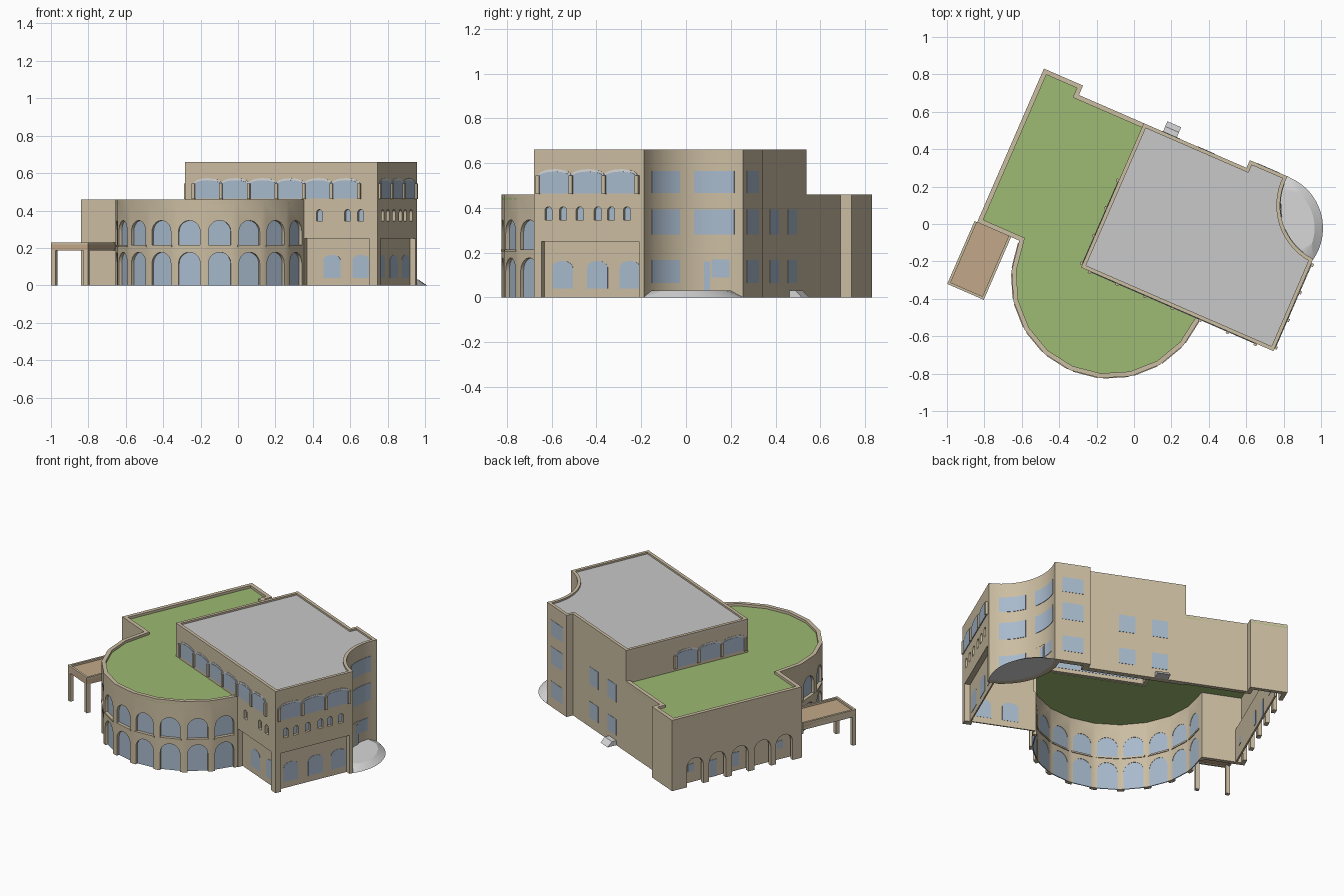
import bpy, bmesh
from math import sin, cos, pi, radians
from mathutils import Vector as V

if "Cube" in bpy.data.objects:
    bpy.data.objects.remove(bpy.data.objects["Cube"])
TURN = radians(-23.5)          # whole building is rotated on its site


def material(name, *rgb):
    m = bpy.data.materials.new(name)
    m.use_nodes = True
    m.diffuse_color = (*rgb, 1)
    m.node_tree.nodes["Principled BSDF"].inputs["Base Color"].default_value = (*rgb, 1)
    return m


WALL = material("sandstone", .60, .51, .36)
GLASS = material("pale blue glass", .39, .49, .61)
GREEN = material("planted roof", .34, .49, .17)
GREY = material("grey roof", .58, .58, .58)
TAN = material("canopy tan", .54, .39, .25)
PALE = material("pale stone", .68, .68, .68)


def finish(name, bm, mat, smooth=False):
    bmesh.ops.recalc_face_normals(bm, faces=bm.faces)
    me = bpy.data.meshes.new(name)
    bm.to_mesh(me)
    bm.free()
    me.materials.append(mat)
    ob = bpy.data.objects.new(name, me)
    bpy.context.collection.objects.link(ob)
    ob.rotation_euler.z = TURN
    if smooth:
        soften(ob)
    return ob


def activate(ob):
    bpy.ops.object.select_all(action='DESELECT')
    ob.select_set(True)
    bpy.context.view_layer.objects.active = ob


def soften(ob):
    activate(ob)
    bpy.ops.object.shade_smooth_by_angle(angle=radians(30))


def extrude(bm, loop, shift):
    a = [bm.verts.new(p) for p in loop]
    b = [bm.verts.new(p + shift) for p in loop]
    bm.faces.new(a)
    bm.faces.new(b[::-1])
    for i in range(len(a)):
        j = (i + 1) % len(a)
        bm.faces.new((a[i], b[i], b[j], a[j]))


def pane(bm, p, n, w, z0, z1, rise=0, d0=-.004, d1=.004):
    """Upright plate at p facing n, with an arched head, from depth d0 to d1."""
    n = V((n[0], n[1], 0)).normalized()
    side = V((-n.y, n.x, 0))
    prof = [(-w / 2, z0), (w / 2, z0)]
    if rise:
        prof += [(w / 2 * cos(pi * k / 10), z1 - rise + rise * sin(pi * k / 10)) for k in range(11)]
    else:
        prof += [(w / 2, z1), (-w / 2, z1)]
    base = V((p[0], p[1], 0)) + n * d0
    extrude(bm, [base + side * s + V((0, 0, z)) for s, z in prof], n * (d1 - d0))


def box(bm, u0, u1, v0, v1, z0, z1):
    extrude(bm, [V((u0, v0, z0)), V((u1, v0, z0)), V((u1, v1, z0)), V((u0, v1, z0))], V((0, 0, z1 - z0)))


def shell(name, pts, z0, z1, t, closed, cuts=()):
    """Hollow mitred wall along a counterclockwise outline, with openings cut out."""
    bm = bmesh.new()
    pts = [V(p) for p in pts]
    n = len(pts)
    rows = []
    for i, p in enumerate(pts):
        ends = [(pts[i - 1], p), (p, pts[(i + 1) % n])]
        if not closed:
            ends = ends[1:] if i == 0 else ends[:1] if i == n - 1 else ends
        ns = [V((b.y - a.y, a.x - b.x)).normalized() for a, b in ends]
        m = ns[0] if len(ns) == 1 else (ns[0] + ns[1]) / (1 + ns[0].dot(ns[1]))
        q = p - m * t
        rows.append([bm.verts.new((c.x, c.y, z)) for c, z in ((p, z0), (p, z1), (q, z1), (q, z0))])
    for i in range(n if closed else n - 1):
        a, b = rows[i], rows[(i + 1) % n]
        for k in range(4):
            bm.faces.new((a[k], b[k], b[k - 3], a[k - 3]))
    if not closed:
        bm.faces.new(rows[0])
        bm.faces.new(rows[-1][::-1])
    ob = finish(name, bm, WALL)
    if cuts:
        cb = bmesh.new()
        for c in cuts:
            pane(cb, *c, d0=-.06, d1=.02)
        cutter = finish("opening_cutter", cb, WALL)
        cutter.hide_render = True
        mod = ob.modifiers.new("openings", 'BOOLEAN')
        mod.operation, mod.solver, mod.object = 'DIFFERENCE', 'EXACT', cutter
        activate(ob)
        bpy.ops.object.modifier_apply(modifier=mod.name)
        bpy.data.objects.remove(cutter)
    soften(ob)


def panes(name, items, d0, d1, mat=GLASS):
    bm = bmesh.new()
    for it in items:
        pane(bm, *it, d0=d0, d1=d1)
    finish(name, bm, mat)


def slab(name, pts, z, mat, h=.006):
    bm = bmesh.new()
    extrude(bm, [V((*p, z)) for p in pts], V((0, 0, h)))
    finish(name, bm, mat)


# Outlines in the building's own frame
S, N, W, E = -.326, .515, -.167, .955
FRONT, BACK, LEFT, RIGHT = (0, -1), (0, 1), (1, 0), (-1, 0)
R = .527
drum = [(R * cos(radians(a)), S + R * sin(radians(a))) for a in range(180, 361, 18)]
cove_c, cove_r = V((.97, .53)), .32


def cove(deg, r=cove_r):
    return (cove_c.x + r * cos(radians(deg)), cove_c.y + r * sin(radians(deg)))


curve = [cove(267 - 92.5 * k / 14) for k in range(15)]
tall_east = [(E, S)] + curve + [(.432, .56), (.432, N), (W, N)]
low = [(W, N), (-.545, N), (-.545, .57), (-.773, .57), (-.773, S)] + drum

# Openings
drum_arches = []
for a in range(189, 360, 18):
    n = (cos(radians(a)), sin(radians(a)))
    c = (n[0] * R * cos(pi / 20), S + n[1] * R * cos(pi / 20))
    drum_arches += [(c, n, .12, -.02, .177, .06), (c, n, .12, .215, .347, .06)]
wing_arches = [((-.773, v), RIGHT, .115, -.02, .18, .057) for v in (.411, .256, .1, -.055, -.205)]
slots = [((u, S), FRONT, .035, .345, .405, .0175) for u in (.616, .78, .856)]
slots += [((E, v), LEFT, .035, .345, .405, .0175) for v in (-.255, -.184, -.103, -.015, .05, .127)]
recesses = [((.7175, S), FRONT, .375, -.02, .25), ((E, -.051), LEFT, .474, -.02, .25)]

# Walls and roofs
shell("low_wing_walls", low, 0, .46, .025, False, drum_arches + wing_arches)
shell("tall_block_lower_walls", [(R, S)] + tall_east, 0, .44, .035, False, slots + recesses)
shell("tall_block_upper_walls", [(W, S)] + tall_east, .44, .66, .02, True)
slab("planted_roof", low + [(W, S)], .438, GREEN)
slab("tall_roof", [(W, S)] + tall_east, .643, GREY)

# Drum glazing and sills
panes("drum_windows", [(p, n, w, max(z0, 0), z1, r) for p, n, w, z0, z1, r in drum_arches], -.023, -.017)
panes("drum_sills", [(p, n, .135, .205, .215) for p, n, *_ in drum_arches[::2]], -.03, .004, WALL)

# Side arcade: set-back wall with small windows
panes("wing_arcade_back", [((-.773, .1), RIGHT, .82, 0, .22)], -.06, -.05, WALL)
wing = [(.411, .04, .07, .12), (.256, .045, 0, .11), (.1, .045, .03, .12), (-.205, .04, .07, .12)]
panes("wing_arcade_windows", [((-.773, v), RIGHT, w, a, b) for v, w, a, b in wing], -.062, -.047)

# Ground floor recesses with arched windows
panes("recess_backs", [(p, n, w + .02, 0, .265) for p, n, w, *_ in recesses], -.042, -.034, WALL)
arched = [((u, S), FRONT, .1, .04, .163, .03) for u in (.675, .845)]
arched += [((E, v), LEFT, .1, .04, .163, .03) for v in (-.2, -.03, .128)]
panes("recess_windows", arched, -.043, -.032)
panes("slot_windows", slots, -.024, -.018)

# Upper loggia: scalloped bays, pale arches and small columns
P = .161
bays = [(-.115 + P * (k + .5), S, FRONT) for k in range(6)]
bays += [(E, -.304 + P * (k + .5), LEFT) for k in range(3)]
bays += [(W, -.304 + P * (k + .5), RIGHT) for k in range(3)]
panes("loggia_windows", [((u, v), n, P, .465, .562, .024) for u, v, n in bays], -.022, .004)
panes("loggia_arches", [((u, v), n, P, .53, .573, .028) for u, v, n in bays], -.002, .002, PALE)
cols = [((-.115 + P * k, S), FRONT) for k in range(7)]
cols += [((u, -.304 + P * k), n) for k in range(4) for u, n in ((E, LEFT), (W, RIGHT))]
panes("loggia_columns", [(p, n, .017, .462, .545) for p, n in cols], -.01, .013, WALL)

# Back windows
rows = [(.065, .168), (.28, .393), (.467, .565)]
back = [((.54, .56), BACK, .13, a, b) for a, b in rows]
back += [((u, N), BACK, .1, a, b) for u in (.195, -.007) for a, b in rows[:2]]
panes("back_windows", back, -.037, .002)


def curved(bm, a0, a1, z0, z1, out=.003):
    """Thin curved plate on the concave corner wall."""
    pr = [[V((*cove(a0 + (a1 - a0) * k / 8, r), z0)) for k in range(9)] for r in (cove_r - out, cove_r + .004)]
    extrude(bm, pr[0] + pr[1][::-1], V((0, 0, z1 - z0)))


# Concave entrance corner
bm = bmesh.new()
for z0, z1 in rows[1:]:
    curved(bm, 256, 227, z0, z1)
    curved(bm, 215, 182, z0, z1)
curved(bm, 256, 227, *rows[0])
curved(bm, 201, 186, .09, .17)
curved(bm, 207, 202, .03, .16, .008)
finish("cove_windows", bm, GLASS, True)
bm = bmesh.new()
curved(bm, 215, 201, .03, .177, .006)
finish("entrance_door", bm, WALL, True)

# Lens-shaped entrance terrace with sloping edge
bm = bmesh.new()
rings = []
for k in range(17):
    s = k / 16
    t = .12 + .76 * s
    at = lambda f, r: (.665 + r * cos(radians(-11 + 101 * f)), .265 + r * sin(radians(-11 + 101 * f)))
    wall_t, wall_s = (cove(267 - 92.5 * f, cove_r + .005) for f in (t, s))
    rings.append([bm.verts.new(p) for p in
                  ((*at(s, .295), 0), (*at(t, .25), .03), (*wall_t, .03), (*wall_s, 0))])
for a, b in zip(rings, rings[1:]):
    for k in range(4):
        bm.faces.new((a[k], b[k], b[k - 3], a[k - 3]))
bm.faces.new(rings[0])
bm.faces.new(rings[-1][::-1])
finish("entrance_terrace", bm, PALE, True)

# Back door step with sloping front
bm = bmesh.new()
prof = [(N, 0), (N + .06, 0), (N + .03, .03), (N, .03)]
extrude(bm, [V((-.055, v, z)) for v, z in prof], V((.08, 0, 0)))
finish("back_step", bm, PALE)

# Canopy on posts
u0, u1, v0 = -.788, -.575, -.692
slab("canopy_roof", [(u0, v0), (u1, v0), (u1, S), (u0, S)], .19, TAN, .028)
shell("canopy_rim", [(u0, S), (u0, v0), (u1, v0), (u1, S)], .185, .23, .014, False)
bm = bmesh.new()
for u in (u0, u1 - .025):
    box(bm, u, u + .025, v0, v0 + .025, 0, .19)
finish("canopy_posts", bm, WALL)
